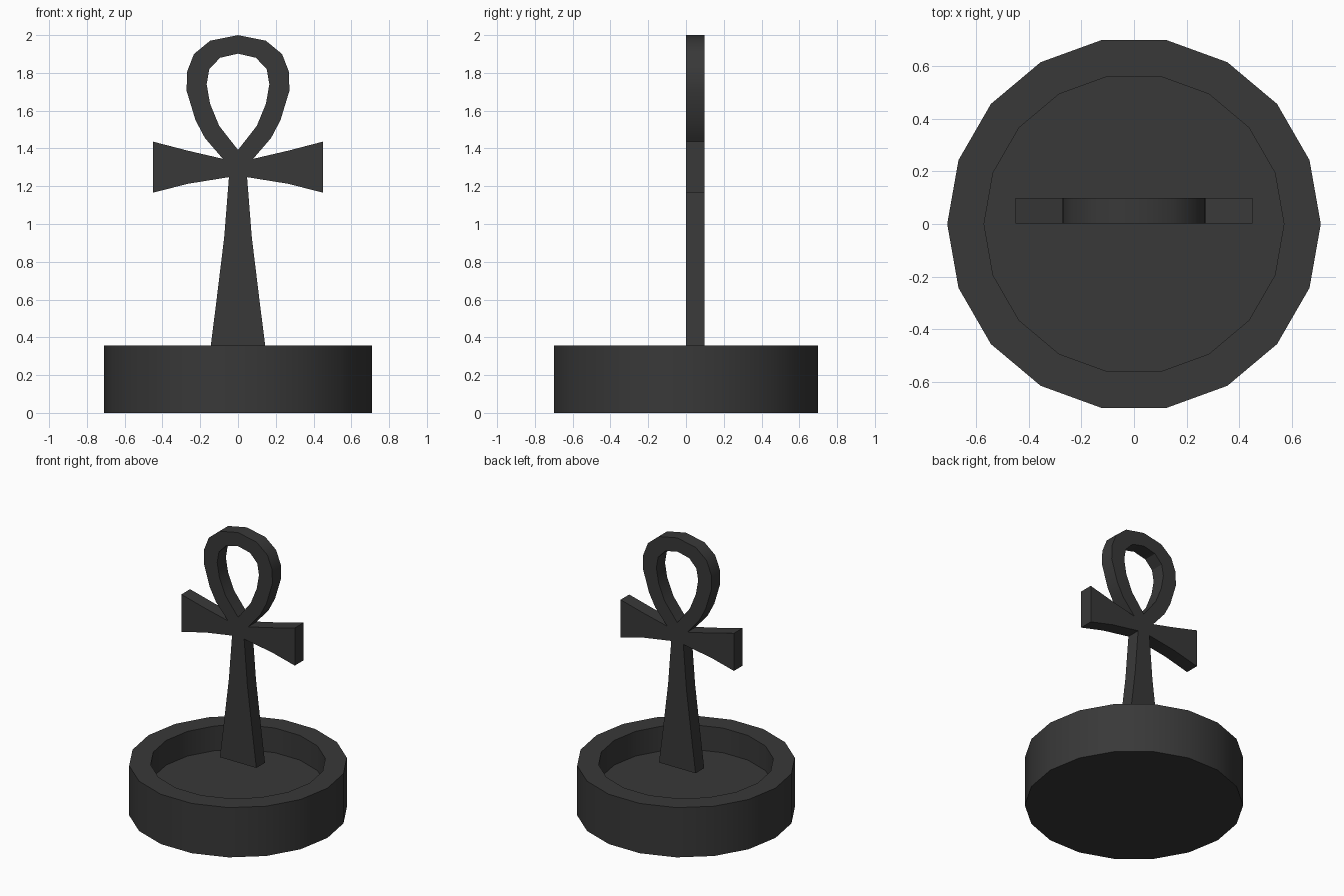
import bpy, bmesh, math

if "Cube" in bpy.data.objects:
    bpy.data.objects.remove(bpy.data.objects["Cube"])

dark = bpy.data.materials.new("dark_grey")
dark.diffuse_color = (0.04, 0.04, 0.04, 1)
dark.use_nodes = True
dark.node_tree.nodes["Principled BSDF"].inputs["Base Color"].default_value = dark.diffuse_color


def finish(obj):
    obj.data.materials.append(dark)
    bpy.ops.object.select_all(action='DESELECT')
    obj.select_set(True)
    bpy.context.view_layer.objects.active = obj
    bpy.ops.object.shade_smooth_by_angle(angle=math.radians(32))


# Round dish base: 18-sided rings from the underside, over the rim, to the floor
def dish(name, rings, sides=18):
    bm = bmesh.new()
    loops = []
    for r, z in rings:
        loops.append([bm.verts.new((r * math.cos(math.tau * i / sides),
                                    r * math.sin(math.tau * i / sides), z))
                      for i in range(sides)])
    for a, b in zip(loops, loops[1:]):
        for i in range(sides):
            j = (i + 1) % sides
            bm.faces.new((a[i], a[j], b[j], b[i]))
    bm.faces.new(loops[0][::-1])
    bm.faces.new(loops[-1])
    bm.normal_update()
    me = bpy.data.meshes.new(name)
    bm.to_mesh(me)
    bm.free()
    obj = bpy.data.objects.new(name, me)
    bpy.context.collection.objects.link(obj)
    return obj


finish(dish("dish_base", [(0.71, 0), (0.71, 0.357), (0.57, 0.357), (0.57, 0.18)]))

# Looped cross: right-half outlines (x, z), mirrored across x = 0
outer = [(0, 2.0), (0.148, 1.97), (0.233, 1.90), (0.27, 1.805), (0.272, 1.705),
         (0.225, 1.55), (0.175, 1.455), (0.08, 1.345), (0.265, 1.388), (0.45, 1.436),
         (0.45, 1.166), (0.265, 1.213), (0.048, 1.248), (0.073, 0.93), (0.117, 0.57),
         (0.145, 0.35)]
hole = [(0, 1.902), (0.095, 1.88), (0.152, 1.82), (0.166, 1.74), (0.148, 1.637),
        (0.10, 1.52), (0, 1.392)]

cu = bpy.data.curves.new("looped_cross", 'CURVE')
cu.dimensions = '2D'
cu.fill_mode = 'BOTH'
cu.extrude = 0.049
for half in (outer, hole):
    pts = half + [(-x, z) for x, z in reversed(half) if x > 0]
    sp = cu.splines.new('POLY')
    sp.points.add(len(pts) - 1)
    for p, (x, z) in zip(sp.points, pts):
        p.co = (x, z, 0, 1)
    sp.use_cyclic_u = True
cross = bpy.data.objects.new("looped_cross", cu)
bpy.context.collection.objects.link(cross)
cross.rotation_euler = (math.pi / 2, 0, 0)
cross.location = (0, 0.05, 0)
bpy.ops.object.select_all(action='DESELECT')
cross.select_set(True)
bpy.context.view_layer.objects.active = cross
bpy.ops.object.convert(target='MESH')
cross = bpy.context.view_layer.objects.active

# Weld the faces to the rim so the solid is closed
bm = bmesh.new()
bm.from_mesh(cross.data)
bmesh.ops.remove_doubles(bm, verts=bm.verts, dist=0.0005)
bmesh.ops.recalc_face_normals(bm, faces=bm.faces)
bm.to_mesh(cross.data)
bm.free()
finish(cross)
